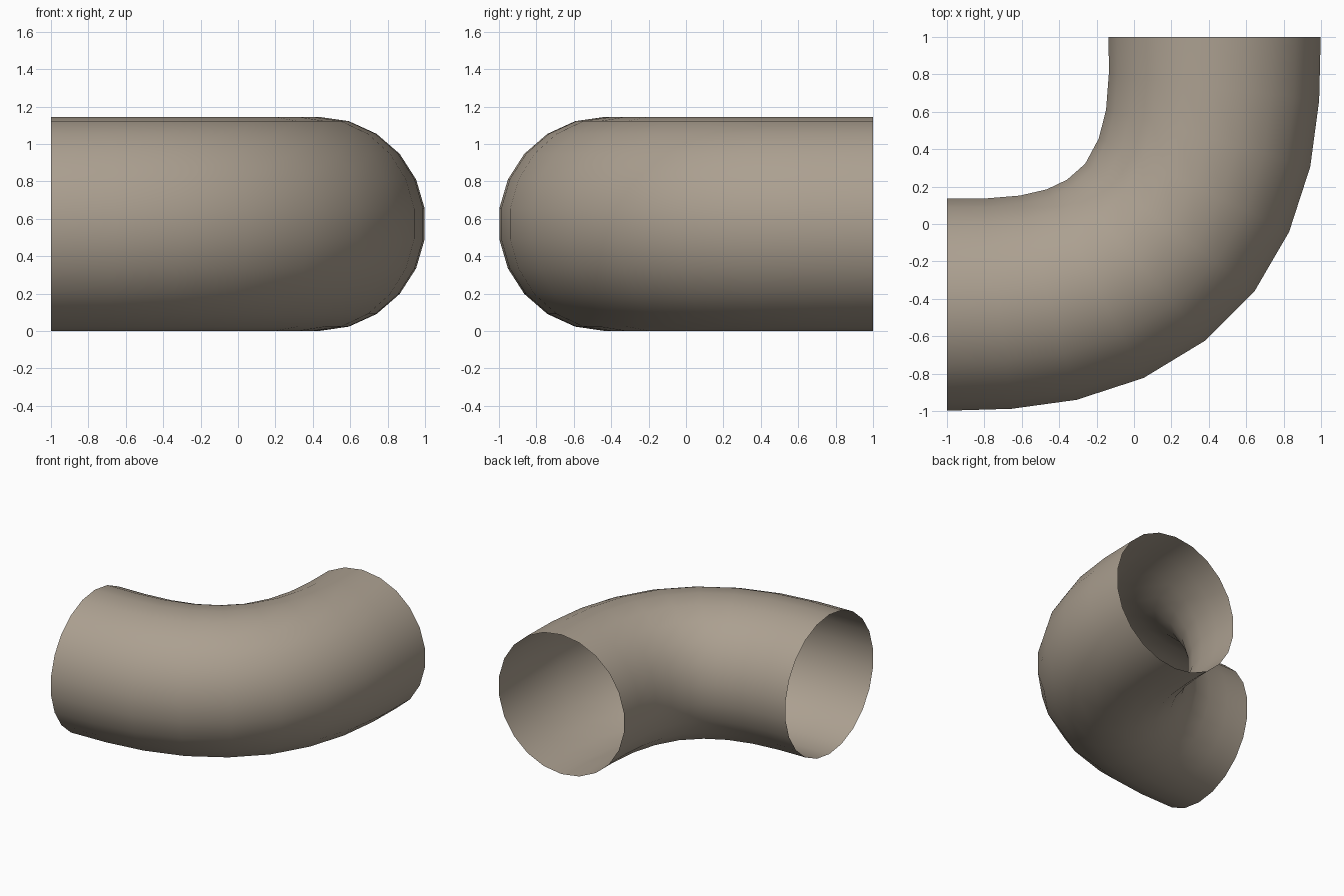
import bpy, bmesh, math
from mathutils import Vector

if "Cube" in bpy.data.objects:
    bpy.data.objects.remove(bpy.data.objects["Cube"])

SIDES = 22
RADIUS = 0.5725

# Ring stations along the bend: outer point and inner point in plan
STATIONS = [
    ((-1.0, -0.998), (-1.0, 0.135)),
    ((-0.655, -0.988), (-0.80, 0.136)),
    ((-0.307, -0.938), (-0.61, 0.15)),
    ((0.05, -0.82), (-0.465, 0.182)),
    ((0.377, -0.621), (-0.355, 0.234)),
    ((0.639, -0.356), (-0.256, 0.318)),
    ((0.826, -0.04), (-0.185, 0.455)),
    ((0.94, 0.307), (-0.147, 0.61)),
    ((0.99, 0.66), (-0.135, 0.80)),
    ((0.998, 1.0), (-0.135, 1.0)),
]


def add_ring(bm, outer, inner):
    outer, inner = Vector(outer), Vector(inner)
    centre = (outer + inner) / 2
    across = (outer - inner).normalized()
    ring = []
    for i in range(SIDES):
        # half-step offset puts a flat side on the inside and outside
        a = 2 * math.pi * (i + 0.5) / SIDES
        p = centre + across * RADIUS * math.cos(a)
        ring.append(bm.verts.new((p.x, p.y, RADIUS + RADIUS * math.sin(a))))
    return ring


# Open-ended pipe elbow
bm = bmesh.new()
rings = [add_ring(bm, o, i) for o, i in STATIONS]
for r0, r1 in zip(rings, rings[1:]):
    for i in range(SIDES):
        j = (i + 1) % SIDES
        face = bm.faces.new((r0[i], r0[j], r1[j], r1[i]))
        face.smooth = True

# Make normals point away from the pipe axis
bm.normal_update()
top = max(bm.faces, key=lambda f: f.calc_center_median().z)
if top.normal.z < 0:
    bmesh.ops.reverse_faces(bm, faces=bm.faces[:])

mesh = bpy.data.meshes.new("pipe_elbow")
bm.to_mesh(mesh)
bm.free()
pipe = bpy.data.objects.new("pipe_elbow", mesh)
bpy.context.collection.objects.link(pipe)

# Warm grey-brown pipe colour
mat = bpy.data.materials.new("pipe_brown")
mat.diffuse_color = (0.41, 0.35, 0.28, 1.0)
mat.use_nodes = True
mat.node_tree.nodes["Principled BSDF"].inputs["Base Color"].default_value = mat.diffuse_color
mesh.materials.append(mat)
